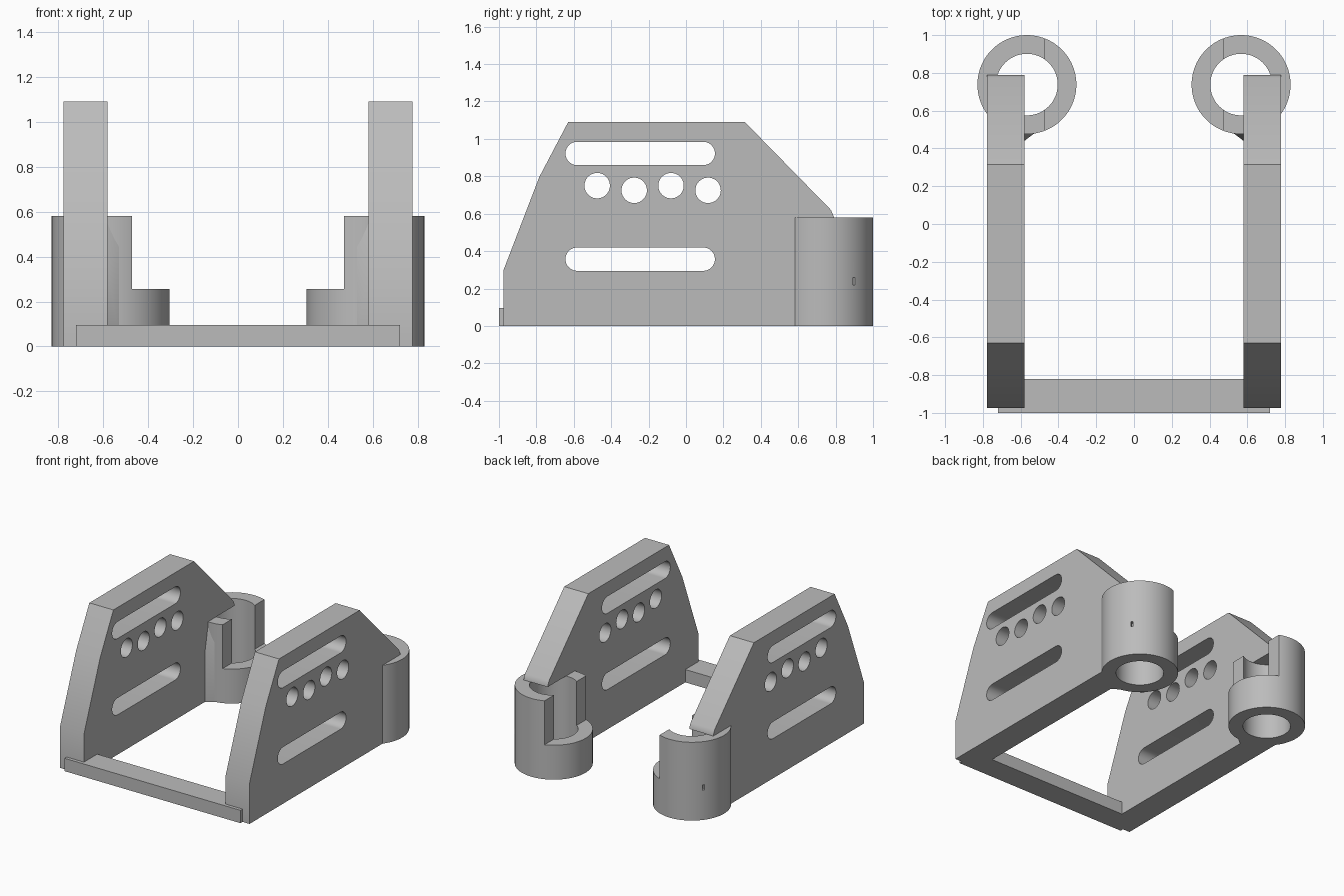
import bpy, bmesh, math
from mathutils import Vector, Matrix

cube = bpy.data.objects.get("Cube")
if cube:
    bpy.data.objects.remove(cube, do_unlink=True)

grey = bpy.data.materials.new("plain_grey")
grey.use_nodes = True
grey.diffuse_color = (0.5, 0.5, 0.5, 1)
grey.node_tree.nodes["Principled BSDF"].inputs["Base Color"].default_value = (0.5, 0.5, 0.5, 1)


def finish(name, bm):
    bmesh.ops.recalc_face_normals(bm, faces=bm.faces[:])
    mesh = bpy.data.meshes.new(name)
    bm.to_mesh(mesh)
    bm.free()
    obj = bpy.data.objects.new(name, mesh)
    bpy.context.collection.objects.link(obj)
    mesh.materials.append(grey)
    return obj


def box(name, x, y, z):
    bm = bmesh.new()
    bmesh.ops.create_cube(bm, size=1)
    for v in bm.verts:
        v.co = [r[0] + (c + 0.5) * (r[1] - r[0]) for r, c in zip((x, y, z), v.co)]
    return finish(name, bm)


def prism(name, points, x0, x1):
    """Side profile in y and z, extruded along x."""
    bm = bmesh.new()
    face = bm.faces.new([bm.verts.new((x0, y, z)) for y, z in points])
    new = bmesh.ops.extrude_face_region(bm, geom=[face])["geom"]
    bmesh.ops.translate(bm, vec=(x1 - x0, 0, 0),
                        verts=[v for v in new if isinstance(v, bmesh.types.BMVert)])
    return finish(name, bm)


def tube_solid(name, radius, z0, z1):
    bm = bmesh.new()
    bmesh.ops.create_cone(bm, cap_ends=True, segments=96, radius1=radius, radius2=radius,
                          depth=z1 - z0,
                          matrix=Matrix.Translation((CX, CY, (z0 + z1) / 2)))
    return finish(name, bm)


def slot(y0, y1, z, r, steps=20):
    """Round-ended outline; y0 and y1 are the arc centres."""
    pts = []
    for centre, start in ((y1, -math.pi / 2), (y0, math.pi / 2)):
        for i in range(steps + (1 if y0 != y1 else 0)):
            a = start + math.pi * i / steps
            pts.append((centre + r * math.cos(a), z + r * math.sin(a)))
    return prism("cutter", pts, 0.4, 1.0)


def cut(obj, cutters):
    for c in cutters:
        c.hide_render = True
        mod = obj.modifiers.new("cut", 'BOOLEAN')
        mod.operation, mod.solver, mod.object = 'DIFFERENCE', 'EXACT', c
    bpy.context.view_layer.update()
    mesh = bpy.data.meshes.new_from_object(obj.evaluated_get(bpy.context.evaluated_depsgraph_get()))
    obj.modifiers.clear()
    obj.data = mesh
    for c in cutters:
        bpy.data.objects.remove(c, do_unlink=True)


CX, CY, RING_TOP = 0.567, 0.738, 0.58

# Side plate with two slots and four staggered holes, cleared over the bore
plate = prism("left_side_plate", [(-0.975, 0), (-0.975, 0.3), (-0.785, 0.795), (-0.63, 1.09),
                                  (0.315, 1.09), (0.775, 0.62), (0.79, 0.585), (0.79, 0)],
              0.58, 0.777)
cutters = [slot(-0.582, 0.092, z, 0.0625) for z in (0.922, 0.357)]
cutters += [slot(y, y, z, 0.068) for y, z in
            ((-0.475, 0.75), (-0.277, 0.725), (-0.08, 0.75), (0.118, 0.725))]
cutters.append(tube_solid("cutter", 0.2, -0.1, RING_TOP))
cut(plate, cutters)

# Rear socket: bored ring, its inner side lowered, with a tiny pin slit
ring = tube_solid("left_rear_socket", 0.262, 0, RING_TOP)
slit = box("cutter", (0.23, 0.29), (-0.007, 0.007), (0.22, 0.26))
slit.data.transform(Matrix.Translation((CX, CY, 0)) @ Matrix.Rotation(math.radians(38), 4, 'Z'))
cut(ring, [tube_solid("cutter", 0.163, -0.1, 1),
           box("cutter", (0.2, 0.472), (0.3, 1.2), (0.255, 1)), slit])

# Gusset in the corner between plate and socket
bm = bmesh.new()
for p in ((0.58, 0.44, 0), (0.525, 0.482, 0), (0.6, 0.44, 0), (0.6, 0.5, 0),
          (0.58, 0.44, 0.36), (0.6, 0.44, 0.36), (0.525, 0.482, 0.45),
          (0.58, 0.482, 0.575), (0.6, 0.5, 0.575)):
    bm.verts.new(p)
bmesh.ops.convex_hull(bm, input=bm.verts[:])
gusset = finish("left_gusset", bm)

# Matching parts on the right
parts = [plate, ring, gusset]
for obj in parts[:]:
    mesh = obj.data.copy()
    mesh.transform(Matrix.Scale(-1, 4, Vector((1, 0, 0))))
    mesh.flip_normals()
    twin = bpy.data.objects.new(obj.name.replace("left", "right"), mesh)
    bpy.context.collection.objects.link(twin)
    parts.append(twin)

# Front crossbar
parts.append(box("front_crossbar", (-0.72, 0.72), (-1, -0.82), (0, 0.095)))

bpy.ops.object.select_all(action='DESELECT')
for obj in parts:
    obj.select_set(True)
bpy.context.view_layer.objects.active = plate
bpy.ops.object.shade_smooth_by_angle(angle=math.radians(30))
